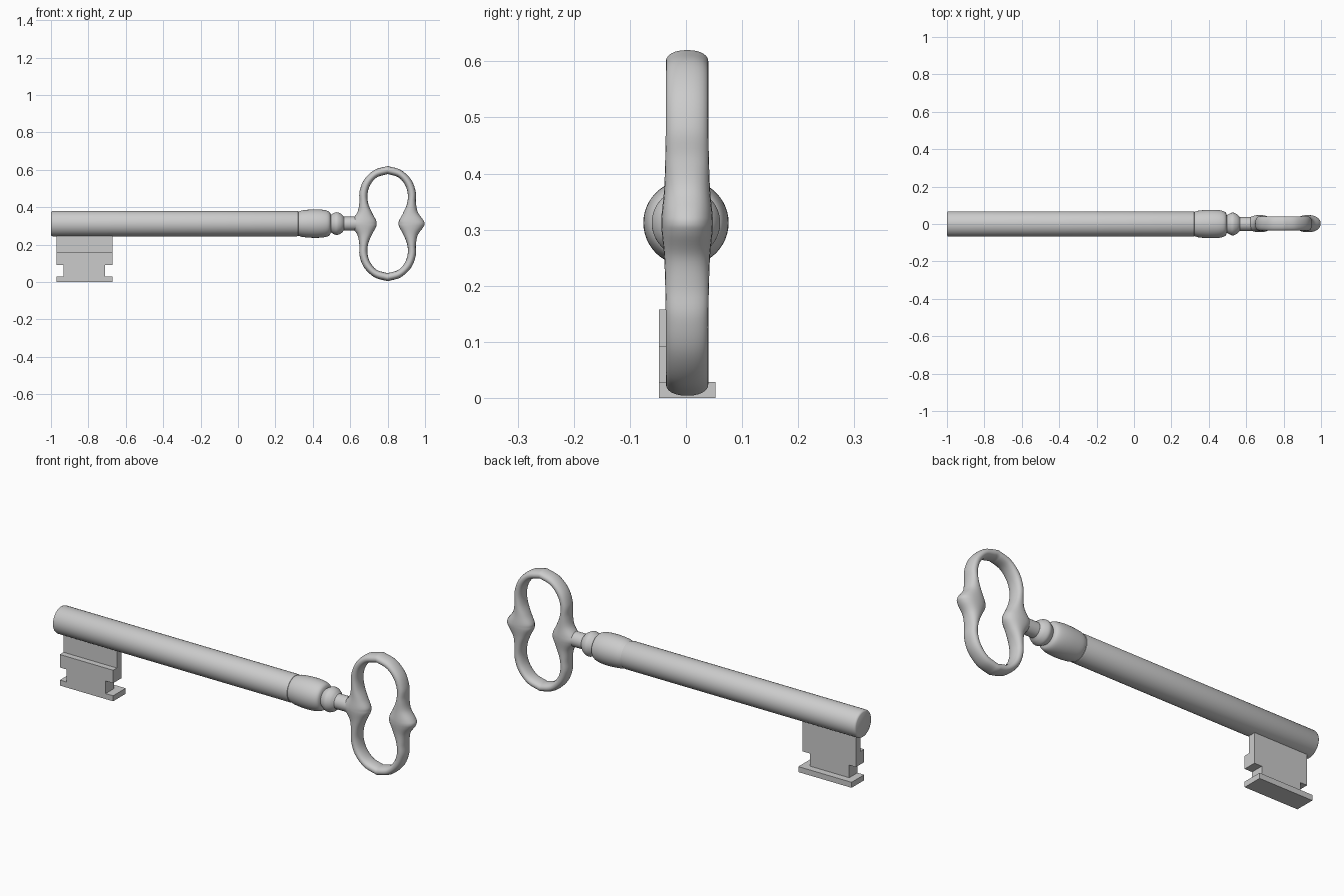
import bpy, bmesh, math
from mathutils import Vector

if "Cube" in bpy.data.objects:
    bpy.data.objects.remove(bpy.data.objects["Cube"], do_unlink=True)

AXIS_Z = 0.312

steel = bpy.data.materials.new("grey steel")
steel.use_nodes = True
steel.diffuse_color = (0.6, 0.6, 0.6, 1)
steel.node_tree.nodes["Principled BSDF"].inputs["Base Color"].default_value = (0.6, 0.6, 0.6, 1)


def finish(bm, name, smooth=True):
    bmesh.ops.recalc_face_normals(bm, faces=bm.faces)
    mesh = bpy.data.meshes.new(name)
    bm.to_mesh(mesh)
    bm.free()
    mesh.materials.append(steel)
    obj = bpy.data.objects.new(name, mesh)
    bpy.context.collection.objects.link(obj)
    if smooth:
        bpy.ops.object.select_all(action='DESELECT')
        obj.select_set(True)
        bpy.context.view_layer.objects.active = obj
        bpy.ops.object.shade_smooth_by_angle(angle=math.radians(40))
    return obj


def skin(bm, rings, closed=False):
    """Bridge successive vertex rings with quads."""
    n = len(rings[0])
    pairs = list(zip(rings, rings[1:]))
    if closed:
        pairs.append((rings[-1], rings[0]))
    for a, b in pairs:
        for i in range(n):
            j = (i + 1) % n
            bm.faces.new((a[i], a[j], b[j], b[i]))


def spline(points, steps):
    """Catmull-Rom curve through the points, ends included."""
    pts = [Vector(p) for p in points]
    pts = [2 * pts[0] - pts[1]] + pts + [2 * pts[-1] - pts[-2]]
    out = []
    for a, b, c, d in zip(pts, pts[1:], pts[2:], pts[3:]):
        for s in range(steps):
            t = s / steps
            out.append(0.5 * (2 * b + (c - a) * t + (2 * a - 5 * b + 4 * c - d) * t ** 2
                              + (3 * b - a - 3 * c + d) * t ** 3))
    return out + [pts[-2]]


def turned(name, profile, sides=48):
    """Solid of revolution around the key's long axis."""
    bm = bmesh.new()
    rings = []
    for x, r in profile:
        rings.append([bm.verts.new((x, r * math.cos(a), AXIS_Z + r * math.sin(a)))
                      for a in (math.tau * k / sides for k in range(sides))])
    skin(bm, rings)
    bm.faces.new(rings[0])
    bm.faces.new(rings[-1])
    return finish(bm, name)


# Shaft, with softened ends
turned("shaft", [(-1, 0.060), (-0.997, 0.065), (-0.99, 0.068),
                 (0.315, 0.068), (0.322, 0.066), (0.326, 0.060)])

# Turned collar, bead and neck
turned("collar", spline([(0.322, 0.064), (0.35, 0.072), (0.41, 0.076), (0.46, 0.073),
                         (0.488, 0.063), (0.498, 0.042)], 5))
turned("bead", spline([(0.492, 0.042), (0.505, 0.052), (0.528, 0.061), (0.551, 0.052),
                       (0.566, 0.037)], 5))
turned("neck", [(0.48, 0.037), (0.68, 0.037)], 32)

# Bow: outer and inner contour plus half depth over one quarter, mirrored twice
QUARTER = [  # outer x, outer z, inner x, inner z, half depth
    (0, 0.308, 0, 0.265, 0.038),
    (0.07, 0.287, 0.058, 0.247, 0.038),
    (0.125, 0.236, 0.094, 0.205, 0.038),
    (0.15, 0.172, 0.108, 0.155, 0.038),
    (0.151, 0.115, 0.103, 0.105, 0.039),
    (0.161, 0.062, 0.082, 0.055, 0.041),
    (0.190, 0.020, 0.062, 0.018, 0.045),
    (0.198, 0, 0.059, 0, 0.046),
]


def quarter_to_loop():
    both = [(x, -z, u, -w, d) for x, z, u, w, d in QUARTER[-2::-1]]
    half = spline(QUARTER + both, 6)
    other = [Vector((-s[0], s[1], -s[2], s[3], s[4])) for s in half[-2:0:-1]]
    return half + other


bm = bmesh.new()
rings = []
for s in quarter_to_loop():
    outer, inner = Vector((s[0], 0, s[1])), Vector((s[2], 0, s[3]))
    mid, arm = (outer + inner) / 2, (outer - inner) / 2
    ring = []
    for k in range(24):
        a = math.tau * k / 24
        c, q = [math.copysign(abs(v) ** 0.9, v) for v in (math.cos(a), math.sin(a))]
        p = mid + arm * c + Vector((0.8, 0.002 + s[4] * q, AXIS_Z))
        ring.append(bm.verts.new(p))
    rings.append(ring)
skin(bm, rings, closed=True)
finish(bm, "bow")


# Bit: stacked blocks with side notches and a wide foot
def block(name, x, y, z):
    bm = bmesh.new()
    bmesh.ops.create_cube(bm, size=1)
    for v in bm.verts:
        v.co = [lo if c < 0 else hi for c, (lo, hi) in zip(v.co, (x, y, z))]
    return finish(bm, name, smooth=False)


FULL, WAIST = (-0.97, -0.67), (-0.932, -0.712)
block("bit_web", FULL, (-0.018, 0.018), (0.158, AXIS_Z))
block("bit_step", FULL, (-0.048, 0.018), (0.092, 0.158))
block("bit_waist", WAIST, (-0.048, 0.018), (0.028, 0.092))
block("bit_foot", FULL, (-0.048, 0.053), (0, 0.028))
